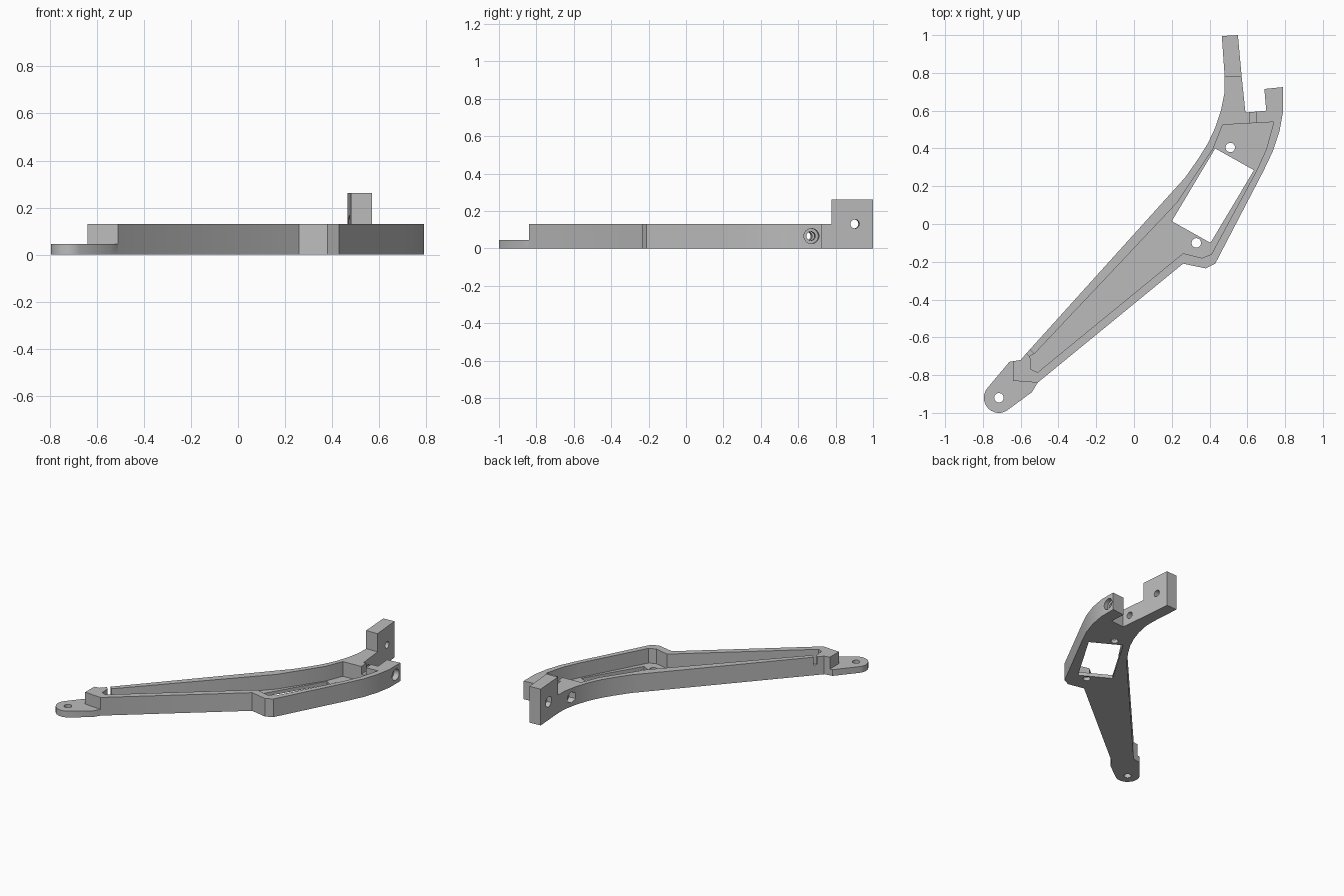
import bpy, bmesh, math
from mathutils import Vector

if "Cube" in bpy.data.objects:
    bpy.data.objects.remove(bpy.data.objects["Cube"], do_unlink=True)

grey = bpy.data.materials.new("plain grey")
grey.use_nodes = True
grey.diffuse_color = (0.5, 0.5, 0.5, 1)
grey.node_tree.nodes["Principled BSDF"].inputs["Base Color"].default_value = (0.5, 0.5, 0.5, 1)


def make_object(name, bm):
    bmesh.ops.recalc_face_normals(bm, faces=bm.faces)
    mesh = bpy.data.meshes.new(name)
    bm.to_mesh(mesh)
    bm.free()
    mesh.materials.append(grey)
    ob = bpy.data.objects.new(name, mesh)
    bpy.context.collection.objects.link(ob)
    return ob


def prism(name, outline, low, high):
    bm = bmesh.new()
    face = bm.faces.new([bm.verts.new((x, y, low)) for x, y in outline])
    grown = bmesh.ops.extrude_face_region(bm, geom=[face])["geom"]
    top = [v for v in grown if isinstance(v, bmesh.types.BMVert)]
    bmesh.ops.translate(bm, verts=top, vec=(0, 0, high - low))
    return make_object(name, bm)


def rod(name, start, end, radius, sides=24):
    start, end = Vector(start), Vector(end)
    axis = end - start
    bm = bmesh.new()
    bmesh.ops.create_cone(bm, cap_ends=True, segments=sides, radius1=radius,
                          radius2=radius, depth=axis.length)
    ob = make_object(name, bm)
    ob.data.transform(axis.to_track_quat("Z", "Y").to_matrix().to_4x4())
    ob.location = (start + end) / 2
    return ob


def slot(name, start, end, width, low):
    a, b = Vector(start), Vector(end)
    side = Vector((a.y - b.y, b.x - a.x)).normalized() * width / 2
    return prism(name, [a + side, a - side, b - side, b + side], low, 0.2)


# Arm outline: rounded tab, long edge, fork, curved outer edge
tab_tip = [(-0.715 + 0.08 * math.cos(math.radians(a)), -0.92 + 0.08 * math.sin(math.radians(a)))
           for a in range(300, 140, -12)]
long_edge = [(-0.66, -0.73), (-0.60, -0.72), (-0.57, -0.685), (0.22, 0.19), (0.27, 0.245),
             (0.34, 0.345), (0.39, 0.425), (0.43, 0.51), (0.46, 0.60), (0.48, 0.70), (0.48, 0.78)]
fork = [(0.465, 0.995), (0.55, 1.0), (0.57, 0.78), (0.59, 0.59), (0.70, 0.60),
        (0.69, 0.715), (0.79, 0.725)]
outer_edge = [(0.79, 0.60), (0.77, 0.49), (0.735, 0.385), (0.685, 0.28), (0.43, -0.21),
              (0.38, -0.235), (0.26, -0.21), (-0.51, -0.84), (-0.54, -0.89)]
arm = prism("bracket_arm", tab_tip + long_edge + fork + outer_edge, 0, 0.262)

pocket = [(-0.55, -0.70), (-0.545, -0.77), (-0.51, -0.785), (0.26, -0.155), (0.36, -0.18),
          (0.41, -0.16), (0.65, 0.285), (0.70, 0.395), (0.74, 0.54), (0.47, 0.525),
          (0.42, 0.40), (0.31, 0.235), (0.23, 0.115), (-0.525, -0.685)]
window = [(0.43, 0.40), (0.635, 0.285), (0.405, -0.10), (0.20, 0.015)]

cutters = [
    # Height steps: post, body, tab
    prism("body_step", [(-2, -2), (2, -2), (2, 0.778), (-2, 0.778)], 0.131, 0.5),
    prism("tab_step", [(-0.64, -0.6), (-0.64, -0.83), (-0.45, -0.845), (-0.45, -1.1),
                       (-1, -1.1), (-1, -0.6)], 0.045, 0.4),
    # Pocket and floor window
    prism("pocket", pocket, 0.025, 0.4),
    prism("window", window, -0.1, 0.1),
    # Cable slots through the rim
    slot("rear_slot", (0.63, 0.50), (0.63, 0.65), 0.036, 0.075),
    slot("long_edge_slot", (-0.59, -0.645), (-0.515, -0.72), 0.025, 0.075),
]
# Vertical screw holes
for x, y in [(-0.715, -0.92), (0.51, 0.405), (0.33, -0.10)]:
    cutters.append(rod("screw_hole", (x, y, -0.1), (x, y, 0.1), 0.025))
# Cross holes with nut recesses and a screw head recess
for y, z, reach in [(0.645, 0.066, 0.9), (0.90, 0.131, 0.7)]:
    def along(x, y=y, z=z):
        return (x, y + 0.1 * (x - 0.53), z)
    cutters.append(rod("cross_hole", along(0.38), along(reach), 0.024))
    cutters.append(rod("nut_recess", along(0.38), along(0.505), 0.04, 6))
    if reach > 0.8:
        cutters.append(rod("head_recess", along(0.755), along(reach), 0.04))

# Cut everything and keep only the arm
for cutter in cutters:
    cutter.hide_render = True
    mod = arm.modifiers.new(cutter.name, "BOOLEAN")
    mod.operation, mod.solver, mod.object = "DIFFERENCE", "EXACT", cutter
bpy.ops.object.select_all(action="DESELECT")
arm.select_set(True)
bpy.context.view_layer.objects.active = arm
for mod in list(arm.modifiers):
    bpy.ops.object.modifier_apply(modifier=mod.name)
for cutter in cutters:
    bpy.data.objects.remove(cutter, do_unlink=True)
bpy.ops.object.shade_smooth_by_angle(angle=math.radians(25))
